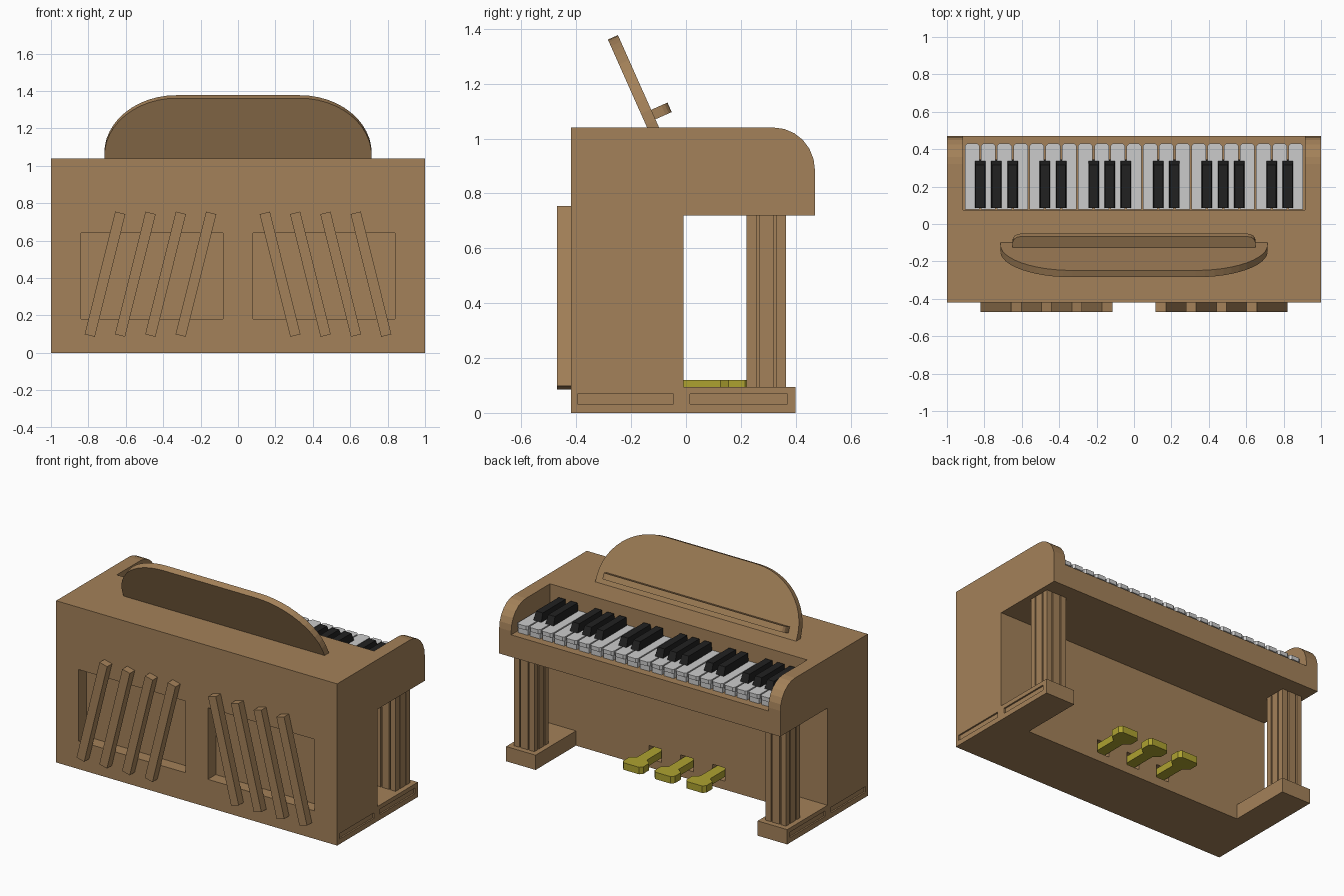
import bpy, bmesh
from math import sin, cos, pi, radians
from mathutils import Matrix, Vector

if "Cube" in bpy.data.objects:
    bpy.data.objects.remove(bpy.data.objects["Cube"])


def material(name, rgb):
    m = bpy.data.materials.new(name)
    m.diffuse_color = (*rgb, 1)
    m.use_nodes = True
    m.node_tree.nodes["Principled BSDF"].inputs["Base Color"].default_value = m.diffuse_color
    return m


WOOD = material("wood", (0.37, 0.22, 0.10))
IVORY = material("ivory", (0.7, 0.7, 0.7))
EBONY = material("ebony", (0.015, 0.015, 0.015))
BRASS = material("brass", (0.42, 0.36, 0.03))


def prism(bm, pts, axis, a, b, mat=Matrix()):
    """Extrude a 2D profile along an axis from a to b."""
    place = {"x": lambda p, t: (t, p[0], p[1]),
             "y": lambda p, t: (p[0], t, p[1]),
             "z": lambda p, t: (p[0], p[1], t)}[axis]
    lo = [bm.verts.new(mat @ Vector(place(p, a))) for p in pts]
    hi = [bm.verts.new(mat @ Vector(place(p, b))) for p in pts]
    faces = [bm.faces.new(lo), bm.faces.new(hi[::-1])]
    for i in range(len(pts)):
        j = (i + 1) % len(pts)
        faces.append(bm.faces.new((lo[i], hi[i], hi[j], lo[j])))
    bmesh.ops.recalc_face_normals(bm, faces=faces)
    return lo, hi


def box(bm, x0, x1, y0, y1, z0, z1, mat=Matrix()):
    return prism(bm, [(x0, y0), (x1, y0), (x1, y1), (x0, y1)], "z", z0, z1, mat)


def finish(bm, name, mat):
    bmesh.ops.recalc_face_normals(bm, faces=bm.faces)
    me = bpy.data.meshes.new(name)
    bm.to_mesh(me)
    bm.free()
    ob = bpy.data.objects.new(name, me)
    bpy.context.collection.objects.link(ob)
    if mat:
        me.materials.append(mat)
    return ob


def carve(ob, boxes):
    """Cut boxes out of an object."""
    bm = bmesh.new()
    for b in boxes:
        box(bm, *b)
    cutter = finish(bm, "cutter", None)
    cutter.hide_render = True
    mod = ob.modifiers.new("carve", "BOOLEAN")
    mod.operation, mod.solver, mod.object = "DIFFERENCE", "EXACT", cutter
    bpy.context.view_layer.objects.active = ob
    bpy.ops.object.modifier_apply(modifier=mod.name)
    bpy.data.objects.remove(cutter)


PEDALS = (-0.225, 0.0, 0.225)

# cabinet: side profile with rounded cheek, then keyboard well, back panels, pedal slots
arc = [(0.32 + 0.15 * sin(t), 0.885 + 0.155 * cos(t)) for t in [i * pi / 12 for i in range(7)]]
profile = [(-0.42, 0), (-0.01, 0), (-0.01, 0.72), (0.47, 0.72)] + arc[::-1] + [(-0.42, 1.04)]
bm = bmesh.new()
prism(bm, profile, "x", -1, 1)
cabinet = finish(bm, "cabinet", WOOD)
cuts = [(-0.915, 0.915, 0.075, 0.6, 0.862, 1.3)]
cuts += [(min(s * 0.08, s * 0.84), max(s * 0.08, s * 0.84), -0.5, -0.34, 0.18, 0.64) for s in (-1, 1)]
cuts += [(x - 0.045, x + 0.045, -0.06, 0.05, 0.055, 0.14) for x in PEDALS]
cuts += [(s - 0.01, s + 0.01, -0.395, -0.045, 0.033, 0.068) for s in (-1, 1)]
carve(cabinet, cuts)

for side, s in (("right", 1), ("left", -1)):
    # feet with a sunken side panel
    bm = bmesh.new()
    box(bm, *sorted((s * 0.79, s)), -0.012, 0.40, 0, 0.095)
    foot = finish(bm, side + "_foot", WOOD)
    carve(foot, [(s - 0.01, s + 0.01, 0.015, 0.37, 0.033, 0.068)])

    # fluted legs
    h, d, g0, g1 = 0.072, 0.022, 0.026, 0.035
    edge = [(-h, -h), (-g1, -h), (-g1, d - h), (-g0, d - h), (-g0, -h),
            (g0, -h), (g0, d - h), (g1, d - h), (g1, -h)]
    pts = []
    for k in range(4):
        r = Matrix.Rotation(k * pi / 2, 2)
        pts += [tuple(r @ Vector(p)) for p in edge]
    bm = bmesh.new()
    prism(bm, pts, "z", 0.094, 0.722, Matrix.Translation((s * 0.895, 0.293, 0)))
    finish(bm, side + "_leg", WOOD)

    # leaning slats on the back
    bm = bmesh.new()
    for k in range(4):
        m = Matrix.Translation((s * (0.711 - 0.162 * k), 0, 0.42)) @ Matrix.Rotation(radians(-14 * s), 4, "Y")
        box(bm, -0.028, 0.028, -0.47, -0.419, -0.338, 0.338, m)
    finish(bm, side + "_back_slats", WOOD)

# music stand, tilted back
tilt = Matrix.Translation((0, -0.12, 1.04)) @ Matrix.Rotation(radians(24), 4, "X")
quarter = [(0.33 + 0.385 * cos(t), 0.02 + 0.34 * sin(t)) for t in [i * pi / 24 for i in range(13)]]
outline = [(0.715, -0.015)] + quarter
outline += [(-x, z) for x, z in outline[::-1]]
bm = bmesh.new()
prism(bm, outline, "y", -0.02, 0.02, tilt)
finish(bm, "music_stand", WOOD)

# ledge with rounded outer corners
corner = [(0.61 + 0.04 * cos(t), 0.045 + 0.04 * sin(t)) for t in [i * pi / 8 for i in range(5)]]
outline = [(0.65, 0.019)] + corner
outline += [(-x, y) for x, y in outline[::-1]]
bm = bmesh.new()
prism(bm, outline, "z", 0.024, 0.062, tilt)
finish(bm, "music_ledge", WOOD)

# white keys: chamfered top plate over a set-back body
pitch, left = 1.818 / 21, -0.909
bm = bmesh.new()
for k in range(21):
    m = Matrix.Translation((left + (k + 0.5) * pitch, 0, 0))
    w, c = 0.039, 0.012
    prism(bm, [(-w, 0.078), (w, 0.078), (w, 0.43 - c), (w - c, 0.43), (c - w, 0.43), (-w, 0.43 - c)],
          "z", 0.897, 0.923, m)
    box(bm, 0.004 - w, w - 0.004, 0.078, 0.42, 0.861, 0.898, m)
finish(bm, "white_keys", IVORY)

# black keys: tapered with sloping fronts
bm = bmesh.new()
for k in (1, 2, 3, 5, 6, 8, 9, 10, 12, 13, 15, 16, 17, 19, 20):
    m = Matrix.Translation((left + k * pitch, 0, 0))
    lo, hi = box(bm, -0.03, 0.03, 0.085, 0.345, 0.90, 0.975, m)
    for v in hi:
        v.co.x += 0.006 if v.co.x < left + k * pitch else -0.006
        if v.co.y > 0.3:
            v.co.y -= 0.03
finish(bm, "black_keys", EBONY)

# pedals: narrow stem, wide chamfered tip
half = [(0.035, -0.06), (0.035, 0.125), (0.072, 0.155), (0.072, 0.215), (0.055, 0.235)]
shape = half + [(-x, y) for x, y in half[::-1]]
bm = bmesh.new()
for x in PEDALS:
    prism(bm, shape, "z", 0.075, 0.12, Matrix.Translation((x, 0, 0)))
finish(bm, "pedals", BRASS)
